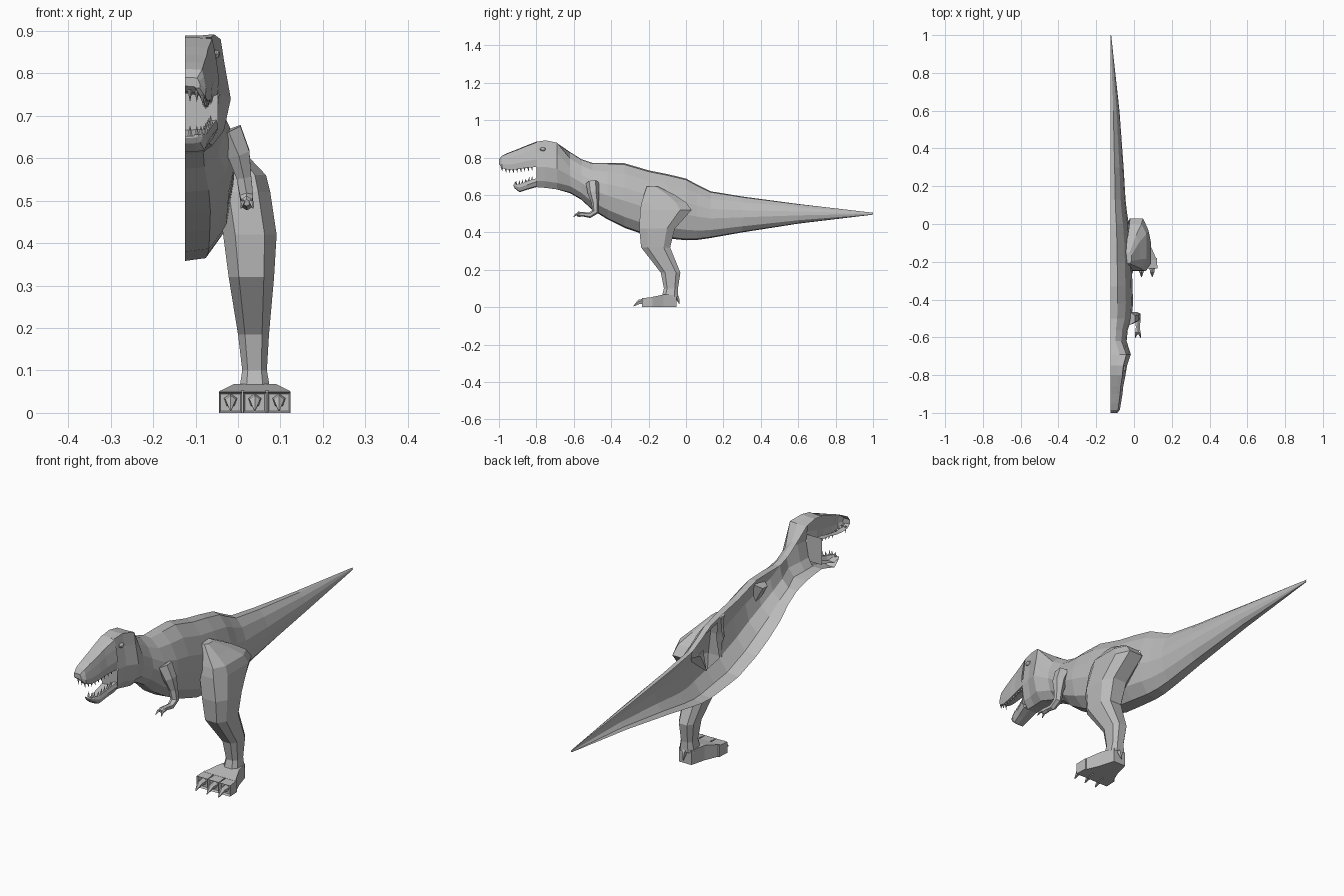
import bpy, bmesh, math
from mathutils import Vector

if "Cube" in bpy.data.objects:
    bpy.data.objects.remove(bpy.data.objects["Cube"])

PLANE = -0.125  # flat open side of the half model
grey = bpy.data.materials.new("plain grey")
grey.diffuse_color = (0.5, 0.5, 0.5, 1)
grey.use_nodes = True
grey.node_tree.nodes["Principled BSDF"].inputs["Base Color"].default_value = grey.diffuse_color


def finish(name, bm):
    bmesh.ops.recalc_face_normals(bm, faces=bm.faces)
    me = bpy.data.meshes.new(name)
    bm.to_mesh(me)
    bm.free()
    me.materials.append(grey)
    ob = bpy.data.objects.new(name, me)
    bpy.context.collection.objects.link(ob)
    return ob


def loft(name, rings, closed=False, caps=(False, False), skip=None):
    """Skin rings of points with quads; skip(centre) leaves a face out."""
    bm = bmesh.new()
    vs = [[bm.verts.new(p) for p in r] for r in rings]
    n = len(rings[0])
    for a, b in zip(vs, vs[1:]):
        for i in range(n if closed else n - 1):
            j = (i + 1) % n
            quad = (a[i], a[j], b[j], b[i])
            c = sum((v.co for v in quad), Vector()) / 4
            if not (skip and skip(c)):
                bm.faces.new(quad)
    for want, ring in zip(caps, (vs[0], vs[-1])):
        if want:
            bm.faces.new(ring)
    return finish(name, bm)


def half_ring(y, top, bot, w, prof):
    return [(PLANE + w * px, y, bot + (top - bot) * pz) for px, pz in prof]


def oct_ring(z, y0, y1, x0, x1, k=0.55):
    cx, cy, hx, hy = (x0 + x1) / 2, (y0 + y1) / 2, (x1 - x0) / 2, (y1 - y0) / 2
    pts = [(1, k), (k, 1), (-k, 1), (-1, k), (-1, -k), (-k, -1), (k, -1), (1, -k)]
    return [(cx + hx * a, cy + hy * b, z) for a, b in pts]


def limb(name, path, sides=6, caps=(True, True)):
    """Tube along (x, y, z, radius) points."""
    ps = [Vector(p[:3]) for p in path]
    rings = []
    for i, p in enumerate(ps):
        d = (ps[min(i + 1, len(ps) - 1)] - ps[max(i - 1, 0)]).normalized()
        u = d.cross(Vector((1, 0, 0))).normalized()
        v = d.cross(u)
        r = path[i][3]
        rings.append([p + r * (u * math.cos(t) + v * math.sin(t))
                      for t in (2 * math.pi * k / sides for k in range(sides))])
    return loft(name, rings, True, caps)


# Body, neck and tail: half shell, open along the plane
HEAD = [(0, .99), (.45, .99), (.78, 1), (.86, .78), (1, .44), (.85, .14), (.6, 0), (0, 0)]
TRUNK = [(0, 1), (.32, .98), (.68, .84), (.93, .62), (1, .42), (.86, .17), (.5, .02), (0, 0)]
body = [
    (-.80, .885, .642, .080), (-.75, .892, .638, .088), (-.69, .880, .630, .108),
    (-.62, .830, .610, .086), (-.56, .792, .575, .092), (-.50, .772, .520, .112),
    (-.42, .772, .470, .120), (-.33, .770, .425, .117), (-.20, .732, .380, .113),
    (-.10, .712, .368, .108), (0, .688, .358, .098), (.06, .655, .360, .088),
    (.13, .620, .370, .080), (.30, .592, .400, .070), (.60, .552, .447, .048),
    (1.0, .505, .495, .004)]


def hip_socket(c):
    return (-.2 < c.y < 0 and .50 < c.z < .58) or (-.2 < c.y < -.1 and .43 < c.z < .5)


loft("body", [half_ring(*s, HEAD if s[0] < -.65 else TRUNK) for s in body],
     skip=hip_socket)

# Skull front and lower jaw
UPPER = [(0, 1), (.5, .99), (.8, .97), (.9, .7), (1, .3), (.96, 0), (.72, 0), (.6, .14), (0, .2)]
LOWER = [(0, .5), (.6, .55), (.75, .95), (.95, 1), (1, .6), (.85, .1), (.5, 0), (0, 0)]
skull = [(-.80, .885, .750, .080), (-.86, .862, .745, .068), (-.90, .845, .738, .064),
         (-.95, .826, .735, .056), (-.985, .81, .745, .050), (-1.0, .790, .765, .036)]
jaw = [(-.80, .690, .642, .078), (-.85, .672, .628, .064), (-.89, .658, .615, .054),
       (-.915, .656, .635, .042), (-.923, .656, .648, .032)]
loft("upper_jaw", [half_ring(*s, UPPER) for s in skull], caps=(False, True))
loft("lower_jaw", [half_ring(*s, LOWER) for s in jaw], caps=(False, True))
# Back of the mouth
loft("mouth_back", [[(PLANE, -.80, z), (PLANE + .078, -.80, z)] for z in (.66, .78)])


# Teeth
def tooth(name, x, y, z, h):
    bm = bmesh.new()
    r = .006
    base = [bm.verts.new((x + a * r, y + b * r, z)) for a, b in ((1, 0), (0, 1), (-1, 0), (0, -1))]
    tip = bm.verts.new((x, y + .004, z + h))
    for i in range(4):
        bm.faces.new((base[i], base[(i + 1) % 4], tip))
    finish(name, bm)


def along(stations, y, col):
    s = sorted(stations)
    for a, b in zip(s, s[1:]):
        if a[0] <= y <= b[0]:
            return a[col] + (b[col] - a[col]) * (y - a[0]) / (b[0] - a[0])


for i in range(9):
    y = -.985 + i * .02
    tooth("upper_tooth", PLANE + .84 * along(skull, y, 3), y, along(skull, y, 2) + .004, -.024)
for i in range(6):
    y = -.91 + i * .017
    tooth("lower_tooth", PLANE + .85 * along(jaw, y, 3), y, along(jaw, y, 1) - .003, .024)
for x in (.012, .028):
    tooth("front_upper_tooth", PLANE + x, -.988, .762, -.03)
    tooth("front_lower_tooth", PLANE + x, -.915, .652, .026)

# Eye
bm = bmesh.new()
bmesh.ops.create_uvsphere(bm, u_segments=8, v_segments=6, radius=1)
for v in bm.verts:
    v.co = Vector((-.052 + v.co.x * .010, -.765 + v.co.y * .016, .845 + v.co.z * .010))
finish("eye", bm)

# Leg, left open where it joins the body
leg = [(.645, -.21, -.15, -.06, -.012), (.60, -.225, -.06, -.05, .028),
       (.56, -.237, .0, -.05, .066), (.52, -.245, .03, -.05, .076),
       (.42, -.25, -.06, -.035, .091), (.32, -.24, -.085, -.022, .085),
       (.185, -.135, -.03, .0, .073), (.10, -.118, -.043, .01, .068),
       (.055, -.13, -.042, .003, .076)]
loft("leg", [oct_ring(*s) for s in leg], True, (True, False),
     skip=lambda c: c.z > .46 and c.x < -.035)


# Foot and toes
def box_ring(y, x0, x1, z1):
    return [(x0, y, 0), (x1, y, 0), (x1, y, z1), (x0, y, z1)]


loft("foot", [box_ring(-.05, .008, .07, .065), box_ring(-.12, -.01, .09, .068),
              box_ring(-.19, -.04, .12, .053)], True, (True, True))
for i in range(3):
    x0 = -.045 + i * .057
    x1 = x0 + .055
    bm = bmesh.new()
    a = [bm.verts.new(p) for p in box_ring(-.18, x0 + .003, x1 - .003, .053)]
    b = [bm.verts.new(p) for p in box_ring(-.235, x0, x1, .049)]
    for k in range(4):
        bm.faces.new((a[k], a[(k + 1) % 4], b[(k + 1) % 4], b[k]))
    front = bm.faces.new(b)
    bm.faces.new(a)
    bmesh.ops.recalc_face_normals(bm, faces=bm.faces)
    bmesh.ops.inset_region(bm, faces=[front], thickness=.006, depth=-.012)
    finish("toe", bm)
    xc = (x0 + x1) / 2
    limb("toe_claw", [(xc, -.215, .030, .017), (xc, -.25, .028, .013), (xc, -.28, .006, .002)], 5)
limb("heel_claw", [(.04, -.06, .075, .014), (.04, -.045, .05, .011), (.04, -.035, .018, .002)], 5)

# Arm, hand and fingers
limb("arm", [(-.022, -.50, .665, .035), (.002, -.495, .61, .03), (.014, -.485, .555, .02),
             (.020, -.485, .51, .018), (.021, -.515, .492, .015), (.02, -.56, .498, .011)], 6)
limb("hand", [(.02, -.545, .497, .012), (.02, -.575, .497, .014), (.02, -.585, .495, .008)], 6)
for dx in (-.01, .012):
    limb("finger", [(.02 + dx * .6, -.565, .498, .007), (.02 + dx, -.588, .496, .006),
                    (.02 + dx * 1.3, -.602, .482, .0015)], 5)
